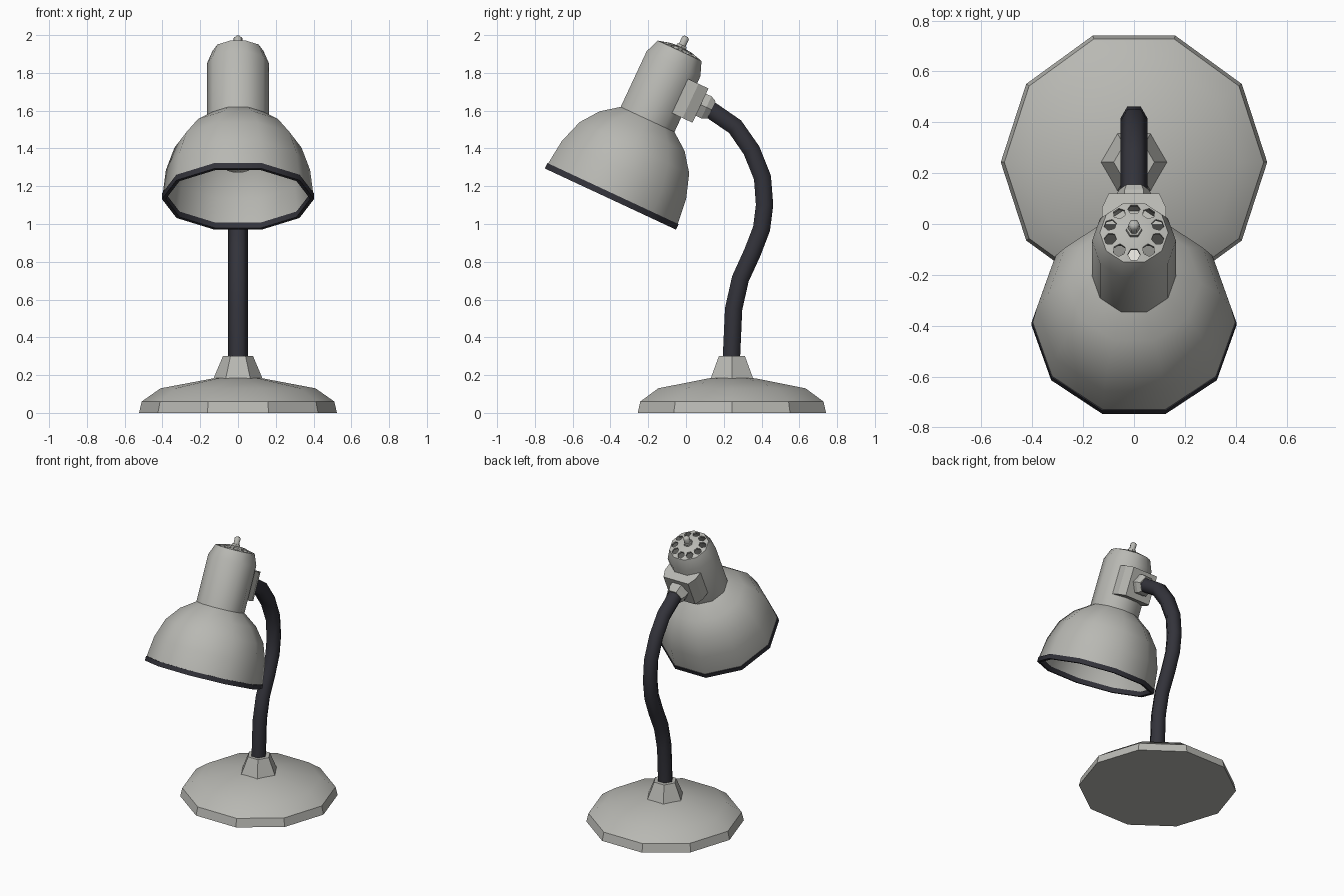
import bpy, bmesh, math
from mathutils import Matrix, Vector

if "Cube" in bpy.data.objects:
    bpy.data.objects.remove(bpy.data.objects["Cube"])


def material(name, rgb):
    m = bpy.data.materials.new(name)
    m.diffuse_color = (*rgb, 1)
    m.use_nodes = True
    m.node_tree.nodes["Principled BSDF"].inputs["Base Color"].default_value = m.diffuse_color
    return m


GREY = material("warm grey metal", (0.48, 0.48, 0.45))
DARK = material("dark charcoal", (0.033, 0.033, 0.043))
CREAM = material("bulb white", (0.75, 0.74, 0.68))

# Frame of the tilted head: origin at the rim centre, local z along the shade axis
HEAD = Matrix.Translation((0, -0.40, 1.132)) @ Matrix.Rotation(math.radians(-25), 4, 'X')
APO = 1 / math.cos(math.pi / 10)      # flat-to-corner factor of a decagon


def finish(bm, name, mat, matrix=Matrix(), smooth=38):
    bmesh.ops.recalc_face_normals(bm, faces=bm.faces)
    me = bpy.data.meshes.new(name)
    bm.transform(matrix)
    bm.to_mesh(me)
    bm.free()
    me.materials.append(mat)
    ob = bpy.data.objects.new(name, me)
    bpy.context.collection.objects.link(ob)
    if smooth:
        shade(ob, smooth)
    return ob


def shade(ob, angle):
    bpy.ops.object.select_all(action='DESELECT')
    ob.select_set(True)
    bpy.context.view_layer.objects.active = ob
    bpy.ops.object.shade_smooth_by_angle(angle=math.radians(angle))


def skin(bm, rings, closed=False):
    """Join successive vertex rings with quads; cap the ends unless closed."""
    n = len(rings[0])
    pairs = list(zip(rings, rings[1:]))
    if closed:
        pairs.append((rings[-1], rings[0]))
    for a, b in pairs:
        for i in range(n):
            j = (i + 1) % n
            bm.faces.new((a[i], a[j], b[j], b[i]))
    if not closed:
        bm.faces.new(rings[0])
        bm.faces.new(rings[-1])


def lathe(name, profile, n, mat, matrix=Matrix(), closed=False, smooth=38):
    """Turn a (radius, height) profile with n sides, corners on the x axis."""
    bm = bmesh.new()
    rings = [[bm.verts.new((r * math.cos(2 * math.pi * i / n),
                            r * math.sin(2 * math.pi * i / n), z)) for i in range(n)]
             for r, z in profile]
    skin(bm, rings, closed)
    bmesh.ops.remove_doubles(bm, verts=bm.verts, dist=1e-5)
    return finish(bm, name, mat, matrix, smooth)


# Base plate and socket
at_base = Matrix.Translation((0, 0.243, 0))
lathe("base", [(0.524, 0), (0.51, 0.06), (0.41, 0.13), (0.13, 0.183), (0.02, 0.19)],
      10, GREY, at_base, smooth=30)
lathe("neck_socket", [(0.135, 0.17), (0.08, 0.30)], 6, GREY, at_base, smooth=0)

# Bent hexagonal neck swept along a path in the yz plane
path = [(0.24, 0.28), (0.252, 0.55), (0.288, 0.71), (0.352, 0.85), (0.40, 0.975),
        (0.416, 1.1), (0.405, 1.245), (0.347, 1.39), (0.26, 1.515), (0.10, 1.625)]
pts = [Vector((0, y, z)) for y, z in path]
bm = bmesh.new()
rings = []
for k, p in enumerate(pts):
    t = (pts[min(k + 1, len(pts) - 1)] - pts[max(k - 1, 0)]).normalized()
    side = Vector((0, t.z, -t.y))
    rings.append([bm.verts.new(p + 0.053 * (math.cos(a) * Vector((1, 0, 0)) + math.sin(a) * side))
                  for a in (math.pi / 3 * i for i in range(6))])
skin(bm, rings)
finish(bm, "neck", DARK, smooth=65)

# Shade and lamp housing: thin shell, outer then inner profile (flat radii)
outer = [(0.379, 0.03), (0.363, 0.17), (0.32, 0.30), (0.248, 0.397), (0.157, 0.465),
         (0.157, 0.79), (0.128, 0.866), (0.06, 0.884)]
inner = [(r - 0.010, z - (0.010 if z > 0.3 else 0)) for r, z in outer]
profile = outer + [(0.0, 0.889), (0.0, 0.879)] + inner[::-1]
shade_ob = lathe("shade", [(r * APO, z) for r, z in profile], 10, GREY, HEAD,
                 closed=True, smooth=0)

# Ring of vent holes through the cap
bm = bmesh.new()
for k in range(10):
    a = math.pi / 2 + k * math.pi / 5
    place = Matrix.Rotation(a, 4, 'Z') @ Matrix.Translation((0.098, 0, 0.90))
    bmesh.ops.create_cone(bm, cap_ends=True, segments=6, radius1=0.025, radius2=0.025,
                          depth=0.10, matrix=place)
cutter = finish(bm, "vent_cutter", GREY, HEAD, smooth=0)
cutter.hide_render = True
mod = shade_ob.modifiers.new("vents", 'BOOLEAN')
mod.operation = 'DIFFERENCE'
mod.solver = 'EXACT'
mod.object = cutter
bpy.context.view_layer.objects.active = shade_ob
bpy.ops.object.modifier_apply(modifier=mod.name)
bpy.data.objects.remove(cutter)
shade(shade_ob, 38)

# Dark rim band
lathe("shade_rim", [(r * APO, z) for r, z in
                    [(0.383, 0), (0.383, 0.032), (0.364, 0.032), (0.364, 0)]],
      10, DARK, HEAD, closed=True)

# Bulb inside the shade
lathe("bulb", [(0.0, 0.165), (0.07, 0.185), (0.115, 0.24), (0.125, 0.30), (0.10, 0.37),
               (0.06, 0.44), (0.055, 0.60), (0.0, 0.60)], 10, CREAM, HEAD)

# Switch knob on top
lathe("switch_collar", [(0.034, 0.875), (0.03, 0.90)], 6, GREY, HEAD)
lathe("switch_knob", [(0.021, 0.89), (0.023, 0.94), (0.012, 0.950)], 6, GREY, HEAD, smooth=65)

# Mounting block behind the housing, chamfered towards the back
bm = bmesh.new()
outline = [(-0.125, 0.09), (0.125, 0.09), (0.125, 0.165), (0.10, 0.223),
           (-0.10, 0.223), (-0.125, 0.165)]
skin(bm, [[bm.verts.new((x, y, z)) for x, y in outline] for z in (0.55, 0.75)])
finish(bm, "mounting_block", GREY, HEAD, smooth=0)

# Hexagonal nut joining the block to the neck
nut_frame = HEAD @ Matrix.Translation((0, 0, 0.655)) @ Matrix.Rotation(-math.pi / 2, 4, 'X')
lathe("neck_nut", [(0.074, 0.21), (0.074, 0.255), (0.058, 0.285)], 6, GREY, nut_frame, smooth=0)
